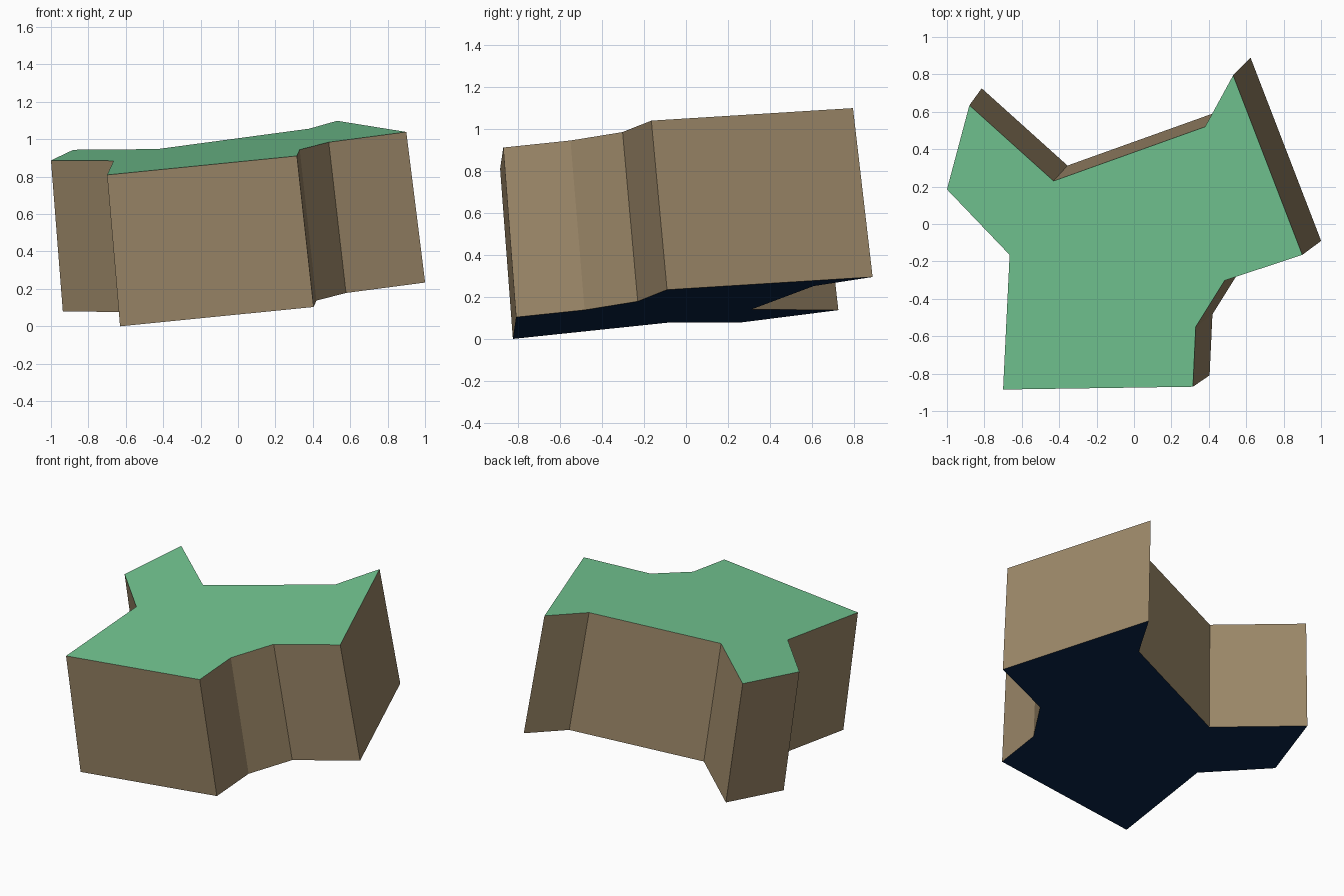
import bpy, bmesh

if "Cube" in bpy.data.objects:
    bpy.data.objects.remove(bpy.data.objects["Cube"])


def material(name, rgb):
    """Flat material from 0-255 sRGB values."""
    m = bpy.data.materials.new(name)
    lin = [((c / 255 + 0.055) / 1.055) ** 2.4 if c > 10 else c / 255 / 12.92 for c in rgb]
    m.diffuse_color = (*lin, 1)
    m.use_nodes = True
    m.node_tree.nodes["Principled BSDF"].inputs["Base Color"].default_value = m.diffuse_color
    return m


# Outline of the tilted top, counterclockwise from the front left corner
OUTLINE = [(-0.70, -0.885), (0.315, -0.87), (0.33, -0.55), (0.485, -0.302),
           (0.90, -0.165), (0.53, 0.795), (0.38, 0.52), (-0.43, 0.23),
           (-0.88, 0.635), (-1.0, 0.185), (-0.665, -0.165)]


def ring(bm, scale, dx, dy, height):
    """Outline scaled, shifted and laid on the sloping plane."""
    pts = [(x * scale + dx, y * scale + dy) for x, y in OUTLINE]
    return [bm.verts.new((x, y, height + 0.0985 * x + 0.1 * y)) for x, y in pts]


# Leaning block: two caps joined by side walls
bm = bmesh.new()
top = ring(bm, 1.0, 0, 0, 0.967)
bottom = ring(bm, 1.0195, 0.083, 0.078, 0.1445)
bm.faces.new(top).material_index = 1
bm.faces.new(bottom[::-1]).material_index = 2
n = len(top)
for i in range(n):
    j = (i + 1) % n
    bm.faces.new((bottom[i], bottom[j], top[j], top[i]))

mesh = bpy.data.meshes.new("ground_block")
bm.to_mesh(mesh)
bm.free()
for name, rgb in (("earth brown", (155, 135, 104)),
                  ("grass green", (115, 198, 146)),
                  ("dark navy underside", (10, 36, 72))):
    mesh.materials.append(material(name, rgb))
block = bpy.data.objects.new("ground_block", mesh)
bpy.context.collection.objects.link(block)
